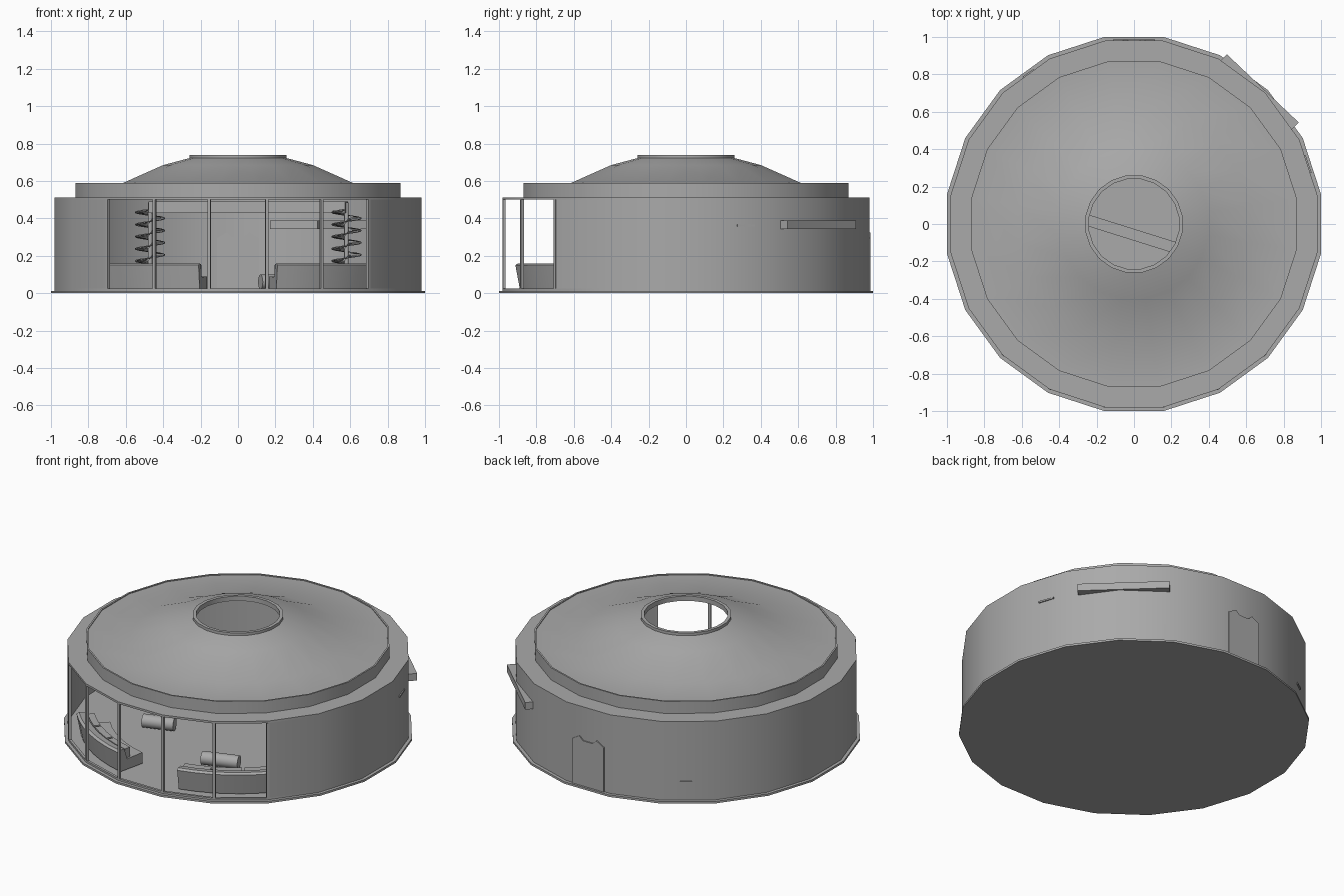
import bpy, bmesh
from math import radians, cos, sin, tau, pi, atan2, hypot
from mathutils import Matrix, Vector

cube = bpy.data.objects.get("Cube")
if cube:
    bpy.data.objects.remove(cube)

# Single plain material
grey = bpy.data.materials.new("plain grey")
grey.use_nodes = True
COLOUR = (0.4, 0.4, 0.4, 1)
grey.diffuse_color = COLOUR
grey.node_tree.nodes["Principled BSDF"].inputs["Base Color"].default_value = COLOUR


def finish(name, bm, recalc=True):
    bmesh.ops.remove_doubles(bm, verts=bm.verts[:], dist=1e-5)
    if recalc:
        bmesh.ops.recalc_face_normals(bm, faces=bm.faces[:])
    mesh = bpy.data.meshes.new(name)
    bm.to_mesh(mesh)
    bm.free()
    mesh.materials.append(grey)
    ob = bpy.data.objects.new(name, mesh)
    bpy.context.collection.objects.link(ob)
    bpy.ops.object.select_all(action="DESELECT")
    ob.select_set(True)
    bpy.context.view_layer.objects.active = ob
    bpy.ops.object.shade_smooth_by_angle(angle=radians(30))
    return ob


def sweep(name, profile, start=9, step=18, count=20):
    """Turn a closed (apothem, height) profile around z, capping partial arcs."""
    full = step * count == 360
    k = 1 / cos(radians(step / 2))
    bm = bmesh.new()
    rings = []
    for i in range(count if full else count + 1):
        a = radians(start + step * i)
        rings.append([bm.verts.new((r * k * cos(a), r * k * sin(a), z)) for r, z in profile])
    n = len(profile)
    for i in range(count):
        p, q = rings[i], rings[(i + 1) % len(rings)]
        for j in range(n):
            m = (j + 1) % n
            bm.faces.new((p[j], q[j], q[m], p[m]))
    if not full:
        bm.faces.new(rings[0])
        bm.faces.new(rings[-1])
    return finish(name, bm)


def box(name, size, loc, angle=0):
    bm = bmesh.new()
    mat = (Matrix.Translation(loc) @ Matrix.Rotation(radians(angle), 4, "Z")
           @ Matrix.Diagonal((*size, 1)))
    bmesh.ops.create_cube(bm, size=1, matrix=mat)
    return finish(name, bm)


def rod(name, a, b, radius, sides=16):
    a, b = Vector(a), Vector(b)
    bm = bmesh.new()
    mat = Matrix.Translation((a + b) / 2) @ (b - a).to_track_quat("Z", "Y").to_matrix().to_4x4()
    bmesh.ops.create_cone(bm, cap_ends=True, segments=sides, radius1=radius, radius2=radius,
                          depth=(b - a).length, matrix=mat)
    return finish(name, bm)


def rect(r0, r1, z0, z1):
    return [(r0, z0), (r1, z0), (r1, z1), (r0, z1)]


# Floor, rails and the wall around the five open bays
sweep("floor_plate", [(0, 0), (1.0, 0), (1.0, 0.013), (0, 0.013)])
sweep("window_sill", rect(0.965, 0.98, 0.013, 0.025))
sweep("wall", rect(0.965, 0.98, 0.025, 0.5), start=-45, count=15)
sweep("wall_header", rect(0.855, 0.98, 0.5, 0.513))

# Window posts at the corners of the open bays
for i in range(6):
    a = -135 + 18 * i
    r = 0.973 / cos(radians(9))
    box("window_post", (0.016, 0.016, 0.475), (r * cos(radians(a)), r * sin(radians(a)), 0.2625), a)

# Roof drum with lip, shallow dome and open crown
sweep("roof_drum", rect(0.86, 0.87, 0.513, 0.59))
sweep("roof_dome", [(0.86, 0.585), (0.62, 0.587), (0.4, 0.685), (0.25, 0.725),
                    (0.24, 0.71), (0.4, 0.672), (0.62, 0.575), (0.86, 0.573)])
sweep("roof_crown", rect(0.24, 0.26, 0.713, 0.74))

# Back door with a notched top
door = [(0.112, 0.013), (0.112, 0.295), (0.06, 0.325), (0.033, 0.3)]
door += [(-x, z) for x, z in reversed(door)]
bm = bmesh.new()
face = bm.faces.new([bm.verts.new((x, 0.958, z)) for x, z in door])
ext = bmesh.ops.extrude_face_region(bm, geom=[face])
bmesh.ops.translate(bm, vec=(0, 0.029, 0),
                    verts=[v for v in ext["geom"] if isinstance(v, bmesh.types.BMVert)])
finish("back_door", bm)

# Curved sofas behind the outer bays
SEAT = [(0.74, 0.02), (0.9, 0.02), (0.9, 0.085), (0.74, 0.09)]
BACK = [(0.86, 0.02), (0.91, 0.02), (0.935, 0.15), (0.92, 0.16), (0.88, 0.155), (0.86, 0.09)]
for side, start in (("left", -77), ("right", -139)):
    sweep(side + "_sofa_seat", SEAT, start, 6, 6)
    sweep(side + "_sofa_back", BACK, start, 6, 6)
    for i in range(3):
        sweep(side + "_sofa_cushion", rect(0.83, 0.87, 0.09, 0.15), start + 12 * i + 0.5, 5.5, 2)

# Bolsters lying on the floor
rod("left_bolster", (0.12, -0.53, 0.06), (0.33, -0.46, 0.06), 0.04)
rod("right_bolster", (-0.45, -0.31, 0.06), (-0.27, -0.25, 0.06), 0.04)

# Spiral columns joined by a ceiling beam
ENDS = [Vector((-0.47, 0.09)), Vector((0.58, -0.24))]
PITCH, TOP, STEPS = 0.065, 0.44, 16
for side, c in zip(("right", "left"), ENDS):
    rod(side + "_column", (*c, 0), (*c, 0.485), 0.012)
    bm = bmesh.new()
    last = None
    for i in range(int(TOP / PITCH * STEPS)):
        a = tau * i / STEPS
        pair = [bm.verts.new((c.x + r * cos(a), c.y + r * sin(a), 0.013 + PITCH * i / STEPS))
                for r in (0.01, 0.08)]
        if last:
            bm.faces.new((last[0], last[1], pair[1], pair[0]))
        last = pair
    blade = finish(side + "_spiral_blade", bm, recalc=False)
    blade.modifiers.new("thickness", "SOLIDIFY").thickness = 0.006
span, mid = ENDS[1] - ENDS[0], (ENDS[0] + ENDS[1]) / 2
box("ceiling_beam", (span.length, 0.06, 0.06), (mid.x, mid.y, 0.46), atan2(span.y, span.x) * 180 / pi)

# Wall shelves, the middle one reaching through the wall
for name, a, r, length in (("middle_shelf", 46.5, 0.965, 0.53), ("back_shelf", 70, 0.91, 0.27),
                           ("side_shelf", 19, 0.91, 0.27)):
    box(name, (0.07, length, 0.045), (r * cos(radians(a)), r * sin(radians(a)), 0.367), a)

# Small fittings that show on the outside of the wall
for name, a, z, size in (("side_bracket", 19, 0.362, (0.02, 0.1, 0.01)),
                         ("rear_bracket", 125, 0.13, (0.02, 0.07, 0.01)),
                         ("rear_upright", 61, 0.07, (0.02, 0.03, 0.12))):
    box(name, size, (0.977 * cos(radians(a)), 0.977 * sin(radians(a)), z), a)
